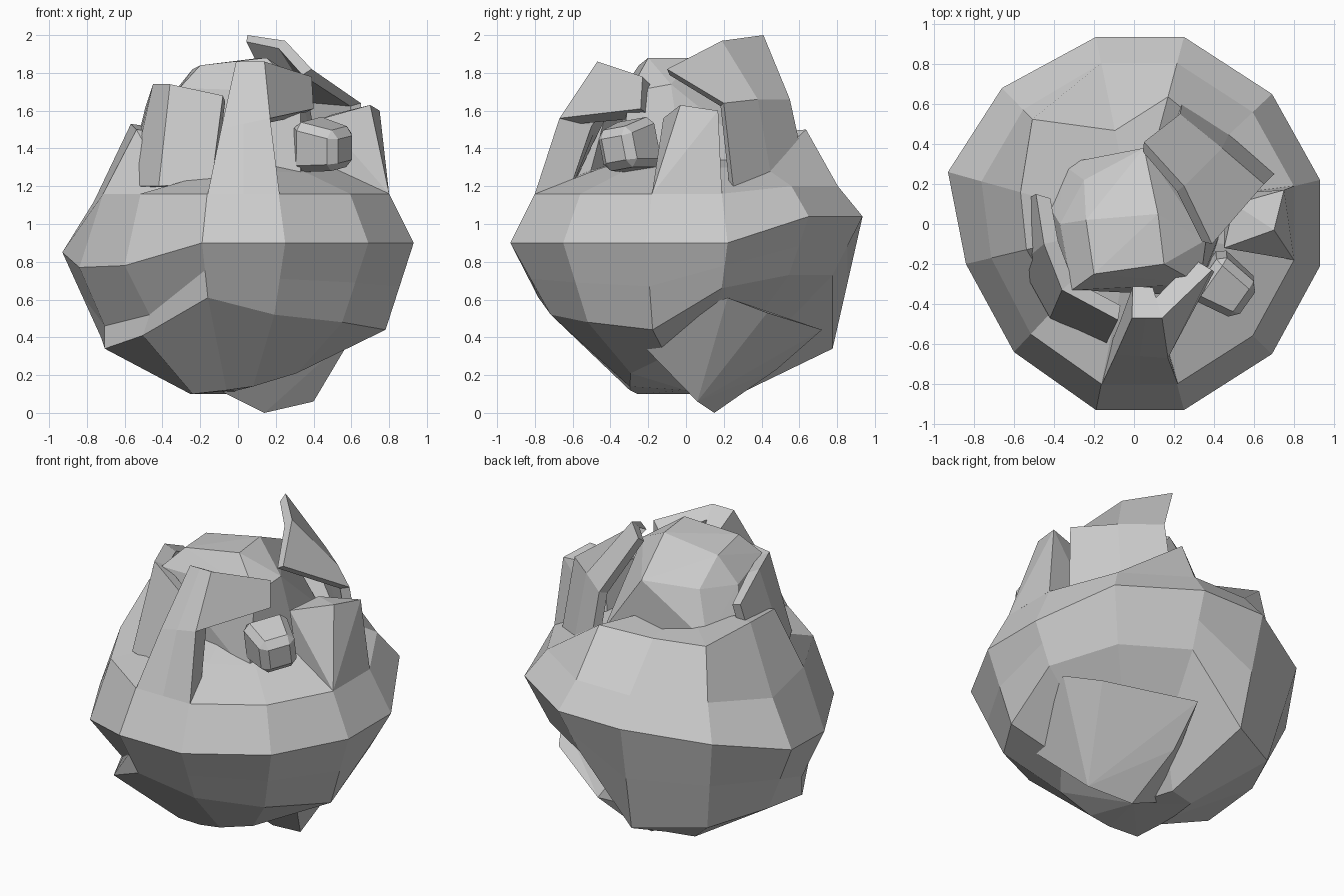
import bpy, bmesh
from mathutils import Vector, Euler

if "Cube" in bpy.data.objects:
    bpy.data.objects.remove(bpy.data.objects["Cube"])

CENTRE = Vector((0, 0, 1.0))


def finish(name, bm):
    bmesh.ops.recalc_face_normals(bm, faces=bm.faces[:])
    me = bpy.data.meshes.new(name)
    bm.to_mesh(me)
    bm.free()
    ob = bpy.data.objects.new(name, me)
    bpy.context.collection.objects.link(ob)
    return ob


def hull(name, pts):
    """Convex chunk around a few points."""
    bm = bmesh.new()
    for p in pts:
        bm.verts.new(p)
    r = bmesh.ops.convex_hull(bm, input=bm.verts[:])
    junk = {g for g in r["geom_interior"] + r["geom_unused"]
            if isinstance(g, bmesh.types.BMVert)}
    bmesh.ops.delete(bm, geom=list(junk), context='VERTS')
    return finish(name, bm)


def plate(name, rows, thick):
    """Curved plate: rows of outer points, thickened towards the centre."""
    bm = bmesh.new()
    n, m = len(rows), len(rows[0])
    out = [[bm.verts.new(p) for p in r] for r in rows]
    inn = []
    for r in rows:
        line = []
        for p in r:
            d = CENTRE - Vector(p)
            d.z *= 0.3
            line.append(bm.verts.new(Vector(p) + d.normalized() * thick))
        inn.append(line)
    for g in (out, inn):
        for i in range(n - 1):
            for j in range(m - 1):
                bm.faces.new((g[i][j], g[i][j+1], g[i+1][j+1], g[i+1][j]))
    rim = [(0, j) for j in range(m)] + [(i, m-1) for i in range(1, n)]
    rim += [(n-1, j) for j in range(m-2, -1, -1)] + [(i, 0) for i in range(n-2, 0, -1)]
    for (a, b), (c, d) in zip(rim, rim[1:] + rim[:1]):
        bm.faces.new((out[a][b], out[c][d], inn[c][d], inn[a][b]))
    return finish(name, bm)


# Round body: one twelve-sided outline, scaled and lifted per ring
outline = [(-.19, -.93), (.25, -.93), (.69, -.65), (.93, -.21), (.93, .22), (.69, .65),
           (.25, .935), (-.19, .935), (-.66, .68), (-.93, .26), (-.84, -.2), (-.6, -.64)]
eq_z = [.9, .9, .9, .9, .9, 1.04, 1.04, 1.04, .97, .85, .77, .78]
low_s = [.84, .77, .8, .84, .86, .84, .83, .83, .82, .78, .84, .84]
low_z = [.61, .52, .48, .44, .66, .73, .73, .34, .36, .4, .34, .41]
mid_s = [(1 + s) / 2 for s in low_s]
mid_z = [(a + b) / 2 for a, b in zip(eq_z, low_z)]
mid_s[10], mid_s[11], mid_z[10], mid_z[11] = .84, .78, .46, .52   # front-left notch
rings = [
    ([.32, .32, .45, .5, .45, .45, .45, .3, .35, .27, .3, .4],
     [.12, .14, .21, .3, .36, .38, .36, .1, .1, .1, .1, .1]),
    (low_s, low_z),
    (mid_s, mid_z),
    ([1] * 12, eq_z),
    ([.86, .86, .86, .86, .86, .86, .86, .86, .84, .82, .85, .86],
     [1.16, 1.16, 1.16, 1.16, 1.16, 1.2, 1.2, 1.2, 1.17, 1.12, 1.16, 1.16]),
    ([.55, .53, .53, .54, .57, .64, .68, .5, .77, .61, .64, .62],
     [1.28, 1.28, 1.27, 1.3, 1.3, 1.3, 1.5, 1.42, 1.5, 1.53, 1.5, 1.2]),
]
bm = bmesh.new()
loops = [[bm.verts.new((x * s, y * s, z)) for (x, y), s, z in zip(outline, ss, zz)]
         for ss, zz in rings]
for lo, hi in zip(loops, loops[1:]):
    for i in range(12):
        j = (i + 1) % 12
        bm.faces.new((lo[i], lo[j], hi[j], hi[i]))
for loop, z in ((loops[0], .12), (loops[-1], 1.45)):
    c = bm.verts.new((0, 0, z))
    for i in range(12):
        bm.faces.new((loop[i], loop[(i + 1) % 12], c))
finish("round_body", bm)

# Faceted inner core
hull("inner_core", [
    (.12, .05, 1.88), (.15, -.2, 1.88), (-.2, -.25, 1.84), (-.24, .02, 1.82),
    (.05, .38, 1.72), (-.25, .22, 1.68), (-.37, 0, 1.66), (.36, -.08, 1.74),
    (.33, -.3, 1.7), (-.31, -.33, 1.72), (-.36, .3, 1.4), (.3, .4, 1.35),
    (-.42, -.3, 1.2), (.33, -.36, 1.2), (.45, 0, 1.2), (-.46, .15, 1.35)])

# Front plate with brow over the opening
plate("front_plate", [[(-.16, -.8, 1.16), (.03, -.8, 1.16), (.22, -.8, 1.16)],
                      [(-.09, -.65, 1.5), (.03, -.66, 1.53), (.17, -.67, 1.56)],
                      [(-.01, -.47, 1.86), (.06, -.47, 1.86), (.14, -.47, 1.86)]], .18)
plate("brow_plate", [[(.17, -.67, 1.56), (.4, -.24, 1.61)],
                     [(.14, -.47, 1.86), (.39, -.23, 1.78)]], .12)

# Right wall block
hull("right_block", [
    (.8, -.18, 1.16), (.8, .19, 1.16), (.45, .15, 1.2), (.5, -.12, 1.25),
    (.7, -.03, 1.63), (.75, .17, 1.6), (.45, -.12, 1.56), (.5, .1, 1.58)])

# Raised shard at the back right
plate("back_right_shard", [[(.25, .65, 1.2), (.48, .46, 1.2), (.7, .25, 1.2)],
                           [(.23, .55, 1.66), (.44, .38, 1.66), (.65, .2, 1.64)],
                           [(.05, .41, 2.0), (.25, .19, 1.97), (.39, -.1, 1.82)]], .06)

# Loose left plate
plate("left_plate", [[(-.58, .1, 1.25), (-.57, -.2, 1.2), (-.42, -.47, 1.2), (-.14, -.6, 1.22)],
                     [(-.49, .15, 1.62), (-.45, -.1, 1.74), (-.36, -.33, 1.74), (-.08, -.48, 1.68)]],
      .08)

# Chunk pushing out of the underside
hull("under_chunk", [
    (.14, .15, .0), (.4, .06, .06), (.62, -.3, .43), (.72, .22, .61), (.6, .43, .53),
    (.12, .72, .44), (.1, .48, .23), (-.1, .1, .12), (.35, -.1, .3), (.2, .3, .5)])

# Bevelled block in the opening, tapered outwards
bm = bmesh.new()
bmesh.ops.create_cube(bm, size=1)
for v in bm.verts:
    k = .75 if v.co.x > 0 else 1
    v.co = Vector((v.co.x * .26, v.co.y * .28 * k, v.co.z * .28 * k))
eye = finish("opening_block", bm)
eye.location = (.46, -.31, 1.41)
eye.rotation_euler = Euler((.15, .12, -.6))
bev = eye.modifiers.new("bevel", 'BEVEL')
bev.width, bev.segments = .04, 1
